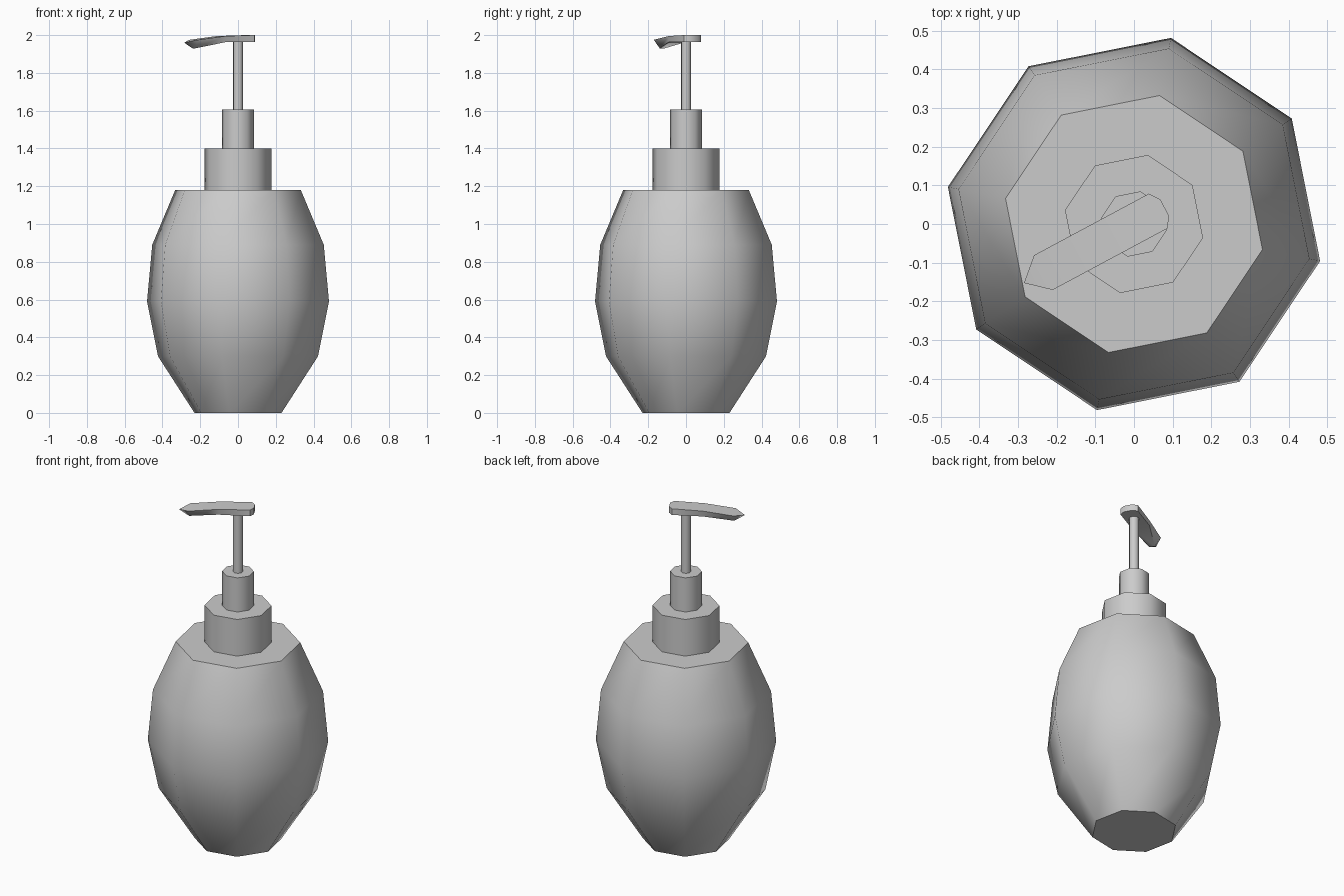
import bpy, bmesh, math
from mathutils import Matrix

cube = bpy.data.objects.get("Cube")
if cube:
    bpy.data.objects.remove(cube, do_unlink=True)

grey = bpy.data.materials.new("light grey")
grey.use_nodes = True
COLOUR = (0.6, 0.6, 0.6, 1)
grey.diffuse_color = COLOUR
grey.node_tree.nodes["Principled BSDF"].inputs["Base Color"].default_value = COLOUR

SIDES = 8
TURN = math.radians(-11.25)


def finish(name, bm):
    """Turn a bmesh into a smooth object with sharp caps."""
    bmesh.ops.recalc_face_normals(bm, faces=bm.faces)
    mesh = bpy.data.meshes.new(name)
    bm.to_mesh(mesh)
    bm.free()
    mesh.materials.append(grey)
    obj = bpy.data.objects.new(name, mesh)
    bpy.context.collection.objects.link(obj)
    bpy.ops.object.select_all(action='DESELECT')
    obj.select_set(True)
    bpy.context.view_layer.objects.active = obj
    bpy.ops.object.shade_smooth_by_angle(angle=math.radians(50))
    return obj


def lathe(name, profile):
    """Eight-sided capped solid from (radius, height) pairs."""
    bm = bmesh.new()
    rings = []
    for r, z in profile:
        angles = [TURN + math.tau * i / SIDES for i in range(SIDES)]
        rings.append([bm.verts.new((r * math.cos(a), r * math.sin(a), z)) for a in angles])
    for low, high in zip(rings, rings[1:]):
        for i in range(SIDES):
            j = (i + 1) % SIDES
            bm.faces.new((low[i], low[j], high[j], high[i]))
    bm.faces.new(rings[0])
    bm.faces.new(rings[-1])
    return finish(name, bm)


# Bottle, collar, neck and pump rod
lathe("bottle_body", [(0.235, 0), (0.432, 0.3), (0.491, 0.59), (0.463, 0.89), (0.339, 1.18)])
lathe("collar", [(0.182, 1.18), (0.182, 1.4)])
lathe("neck", [(0.086, 1.4), (0.086, 1.605)])
lathe("pump_rod", [(0.028, 1.6), (0.028, 1.97)])

# Pump head: cross-sections along the spout as
# (distance, half width above, half width below, top, bottom)
sections = [
    (-0.09, 0.024, 0.024, 2.0, 1.963),
    (-0.071, 0.051, 0.051, 2.0, 1.963),
    (0.1, 0.051, 0.051, 1.995, 1.963),
    (0.266, 0.051, 0.015, 1.975, 1.93),
]
bm = bmesh.new()
rings = []
for d, wide, narrow, top, bottom in sections:
    corners = ((-wide, top), (wide, top), (narrow, bottom), (-narrow, bottom))
    rings.append([bm.verts.new((d, v, z)) for v, z in corners])
for a, b in zip(rings, rings[1:]):
    for i in range(4):
        j = (i + 1) % 4
        bm.faces.new((a[i], a[j], b[j], b[i]))
bm.faces.new(rings[0])

# Pointed lip at the spout end
tip = bm.verts.new((0.323, 0, 1.96))
for i in range(4):
    bm.faces.new((rings[-1][i], rings[-1][(i + 1) % 4], tip))
bmesh.ops.rotate(bm, verts=bm.verts, cent=(0, 0, 0),
                 matrix=Matrix.Rotation(math.radians(208.2), 3, 'Z'))
finish("pump_head", bm)
